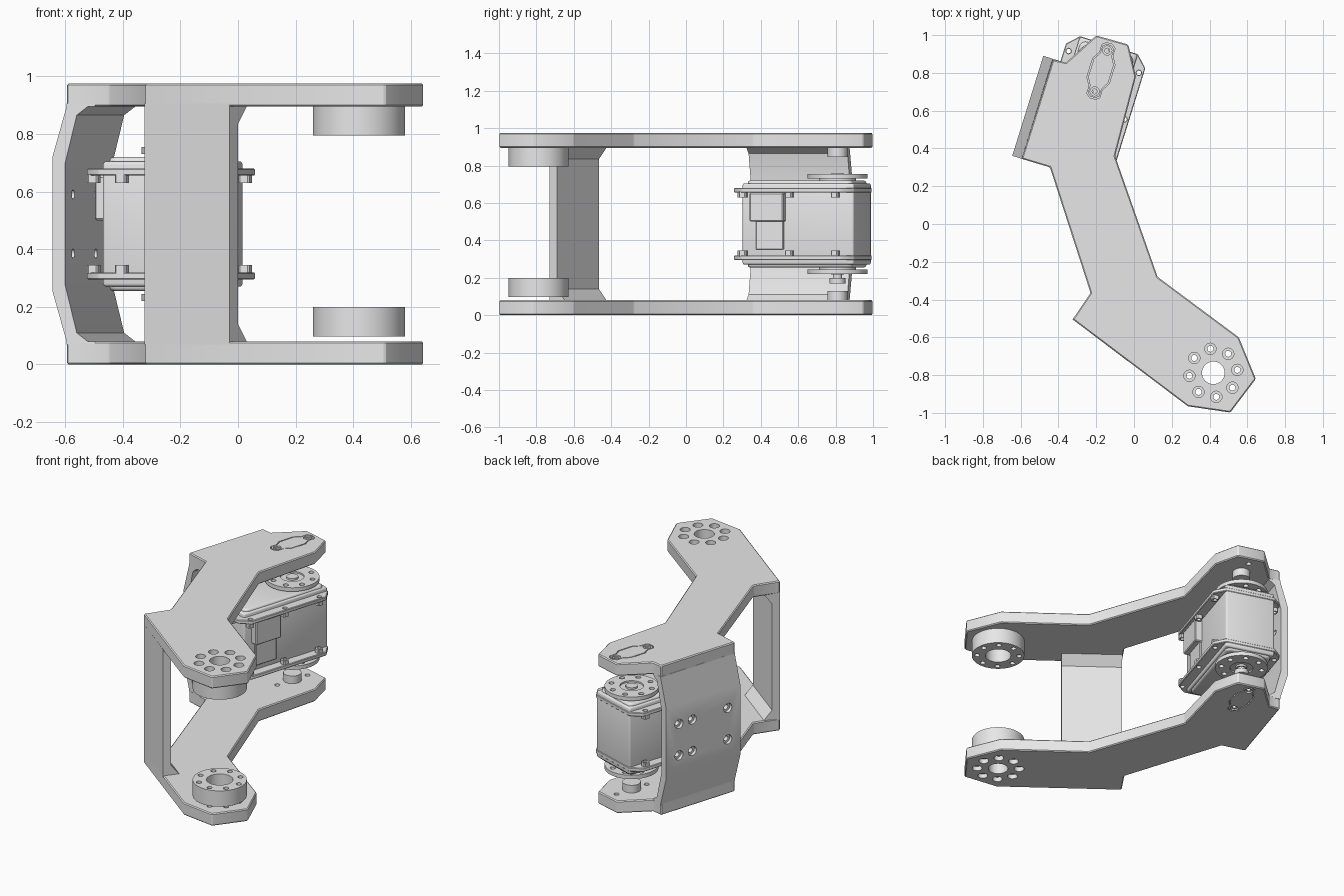
import bpy, bmesh, math
from mathutils import Matrix, Vector

cube = bpy.data.objects.get("Cube")
if cube:
    bpy.data.objects.remove(cube, do_unlink=True)

grey = bpy.data.materials.new("light_grey")
grey.use_nodes = True
grey.diffuse_color = (0.8, 0.8, 0.8, 1)
grey.node_tree.nodes["Principled BSDF"].inputs["Base Color"].default_value = (0.8, 0.8, 0.8, 1)

HEIGHT = 0.975
AXIS = Vector((-0.175, 0.81))        # servo output axis
U = Vector((0.297, 0.955))           # servo length direction
V = Vector((0.955, -0.297))          # servo width direction
JOINT = Vector((0.42, -0.788))       # front joint axis


def loc(u, v):
    return AXIS + U * u + V * v


def finish(name, bm):
    bmesh.ops.recalc_face_normals(bm, faces=bm.faces[:])
    mesh = bpy.data.meshes.new(name)
    bm.to_mesh(mesh)
    bm.free()
    mesh.materials.append(grey)
    ob = bpy.data.objects.new(name, mesh)
    bpy.context.collection.objects.link(ob)
    return ob


def extrude(bm, ring, offset):
    a = [bm.verts.new(p) for p in ring]
    b = [bm.verts.new(Vector(p) + offset) for p in ring]
    bm.faces.new(a)
    bm.faces.new(b)
    for i in range(len(a)):
        j = (i + 1) % len(a)
        bm.faces.new((a[i], a[j], b[j], b[i]))


def apply_mods(ob):
    bpy.ops.object.select_all(action='DESELECT')
    bpy.context.view_layer.objects.active = ob
    ob.select_set(True)
    for m in list(ob.modifiers):
        bpy.ops.object.modifier_apply(modifier=m.name)


def prism(name, pts, z0, z1, bevel=0, segments=1):
    bm = bmesh.new()
    extrude(bm, [(p[0], p[1], z0) for p in pts], Vector((0, 0, z1 - z0)))
    ob = finish(name, bm)
    if bevel:
        m = ob.modifiers.new("edge", 'BEVEL')
        m.width, m.segments = bevel, segments
        apply_mods(ob)
    return ob


def rect(u0, u1, v0, v1, c=0):
    pts = [(u0 + c, v0), (u1 - c, v0), (u1, v0 + c), (u1, v1 - c),
           (u1 - c, v1), (u0 + c, v1), (u0, v1 - c), (u0, v0 + c)]
    if not c:
        pts = pts[::2]
        pts = [(u0, v0), (u1, v0), (u1, v1), (u0, v1)]
    return [loc(*p) for p in pts]


def cyls(name, centres, r, z0, z1, n=32):
    bm = bmesh.new()
    for c in centres:
        bmesh.ops.create_cone(bm, cap_ends=True, segments=n, radius1=r, radius2=r, depth=abs(z1 - z0),
                              matrix=Matrix.Translation((c[0], c[1], (z0 + z1) / 2)))
    return finish(name, bm)


def cut(ob, cutter):
    m = ob.modifiers.new("cut", 'BOOLEAN')
    m.operation, m.solver, m.object = 'DIFFERENCE', 'EXACT', cutter
    apply_mods(ob)
    bpy.data.objects.remove(cutter, do_unlink=True)


def circle(c, r, start=0, n=8):
    return [c + r * Vector((math.cos(start + math.tau * i / n), math.sin(start + math.tau * i / n)))
            for i in range(n)]


def wall(name, origin, along, out, profile, s0, s1):
    """Profile of (out, z) points swept along a horizontal direction."""
    bm = bmesh.new()
    ring = [(*(origin + along * s0 + out * o), z) for o, z in profile]
    extrude(bm, ring, (along * (s1 - s0)).to_3d())
    return finish(name, bm)


def mirrored(half):
    return half + [(o, HEIGHT - z) for o, z in reversed(half)]


# Outlines
plate_outline = [(-0.20, 0.998), (-0.03, 0.95), (0.01, 0.78), (-0.10, 0.36), (0.125, -0.28),
                 (0.555, -0.60), (0.645, -0.82), (0.51, -0.998), (0.285, -0.965), (-0.325, -0.505),
                 (-0.23, -0.365), (-0.445, 0.30), (-0.595, 0.345), (-0.43, 0.87), (-0.36, 0.855)]
quarter = [(0.145, 0.014), (0.13, 0.032), (0.09, 0.032), (0.05, 0.055)]
half = quarter + [(-u, v) for u, v in reversed(quarter)]
inlay = half + [(u, -v) for u, v in reversed(half)]
joint_holes = circle(JOINT, 0.128, math.radians(7))
screws = [loc(0.113, 0), loc(-0.113, 0)]
lugs = [(u, s * 0.195) for u in (0.05, -0.207, -0.465) for s in (-1, 1)]
front_lugs = [(-0.51, v) for v in (-0.08, 0.08)]

for side, flip in (("upper", False), ("lower", True)):
    def span(a, b):
        return (HEIGHT - b, HEIGHT - a) if flip else (a, b)

    # Side plate with joint holes and an inlay recess
    plate = prism(side + "_plate", plate_outline, *span(0.895, 0.975), 0.006)
    cut(plate, cyls("cutter", joint_holes + screws, 0.016, *span(0.8, 1.1), 16))
    cut(plate, cyls("cutter", joint_holes, 0.03, *span(0.945, 1.1), 24))
    cut(plate, cyls("cutter", [JOINT], 0.06, *span(0.8, 1.1)))
    cut(plate, prism("cutter", [loc(u * 1.05, v * 1.12) for u, v in inlay], *span(0.96, 1.1)))

    # Pivot inlay and pin
    plug = prism(side + "_pivot_inlay", [loc(*p) for p in inlay], *span(0.95, 0.975))
    cut(plug, cyls("cutter", screws, 0.024, *span(0.966, 1.1), 20))
    cut(plug, cyls("cutter", screws, 0.013, *span(0.8, 1.1), 16))
    cyls(side + "_pivot_pin", [AXIS], 0.054, *span(0.845, 0.90))

    # Joint boss
    boss_z = (0.097, 0.20) if flip else (0.795, 0.897)
    boss = cyls(side + "_joint_boss", [JOINT], 0.16, *boss_z, 64)
    cut(boss, cyls("cutter", [JOINT], 0.078, -0.1, 1.1, 48))
    cut(boss, cyls("cutter", joint_holes, 0.016, -0.1, 1.1, 16))

    # Servo cap, flange, flange nuts
    prism(side + "_servo_cap", rect(-0.465, 0.125, -0.148, 0.148, 0.02), *span(0.66, 0.72), 0.015, 3)
    flange = prism(side + "_servo_flange", rect(-0.53, 0.143, -0.22, 0.22, 0.06), *span(0.655, 0.68), 0.004)
    cut(flange, cyls("cutter", [loc(*p) for p in lugs], 0.015, -0.1, 1.1, 16))
    for u, v in lugs + front_lugs:
        nut = prism(side + "_flange_nut", rect(u - 0.022, u + 0.018, v - 0.02, v + 0.02, 0.006), *span(0.63, 0.66))
        cut(nut, cyls("cutter", [loc(u, v)], 0.012, -0.1, 1.1, 16))

    # Output horn
    cyls(side + "_horn_hub", [AXIS], 0.10, *span(0.715, 0.735), 48)
    horn = cyls(side + "_horn", [AXIS], 0.16, *span(0.73, 0.755), 64)
    cut(horn, cyls("cutter", circle(AXIS, 0.125, math.radians(17)), 0.016, -0.1, 1.1, 16))
    cut(horn, cyls("cutter", [AXIS], 0.07, *span(0.745, 0.8)))
    cyls(side + "_horn_screw", [AXIS], 0.035, *span(0.74, 0.757), 24)

# Lower horn idler stub
cyls("idler_stem", [AXIS], 0.025, 0.195, 0.23, 24)
cyls("idler_cap", [AXIS], 0.042, 0.17, 0.20, 32)

# Servo body and cable sockets on both sides
prism("servo_body", rect(-0.485, 0.14, -0.16, 0.16), 0.27, 0.705, 0.012, 3)
for s in (-1, 1):
    v0, v1 = sorted((s * 0.14, s * 0.205))
    prism("cable_socket", rect(-0.43, -0.24, v0, v1), 0.50, 0.655, 0.006)
    v0, v1 = sorted((s * 0.14, s * 0.172))
    prism("socket_cover", rect(-0.405, -0.25, v0, v1), 0.35, 0.51, 0.004)

# Rear mounting wall with six countersunk holes
rear = wall("rear_wall", AXIS, U, V, mirrored([(-0.16, 0.07), (-0.263, 0.07), (-0.263, 0.08), (-0.315, 0.257)])
            + mirrored([(-0.16, 0.08), (-0.186, 0.08), (-0.226, 0.11), (-0.268, 0.275)])[::-1],
            -0.568, -0.014)
across = V.to_3d().to_track_quat('Z', 'Y').to_matrix().to_4x4()
for radius, v_mid, depth in ((0.016, -0.29, 0.2), (0.03, -0.325, 0.06)):
    bm = bmesh.new()
    for u in (-0.475, -0.21, -0.11):
        for z in (0.385, 0.59):
            place = Matrix.Translation((*loc(u, v_mid), z)) @ across
            bmesh.ops.create_cone(bm, cap_ends=True, segments=20, radius1=radius, radius2=radius,
                                  depth=depth, matrix=place)
    cut(rear, finish("cutter", bm))

# Front column joining the plates, with corner fillets
wall("front_column", Vector((-0.325, -0.505)), Vector((0.797, -0.604)), Vector((0.604, 0.797)),
     mirrored([(0, 0.07), (0.10, 0.07), (0.10, 0.08), (0.05, 0.14)])[1:-1]
     + [(0.10, 0.905), (0, 0.905), (0, 0.07), (0.10, 0.07)], 0, 0.37)

# Shading
for ob in bpy.context.scene.objects:
    if ob.type == 'MESH':
        ob.select_set(True)
        bpy.context.view_layer.objects.active = ob
bpy.ops.object.shade_smooth_by_angle(angle=math.radians(30))
